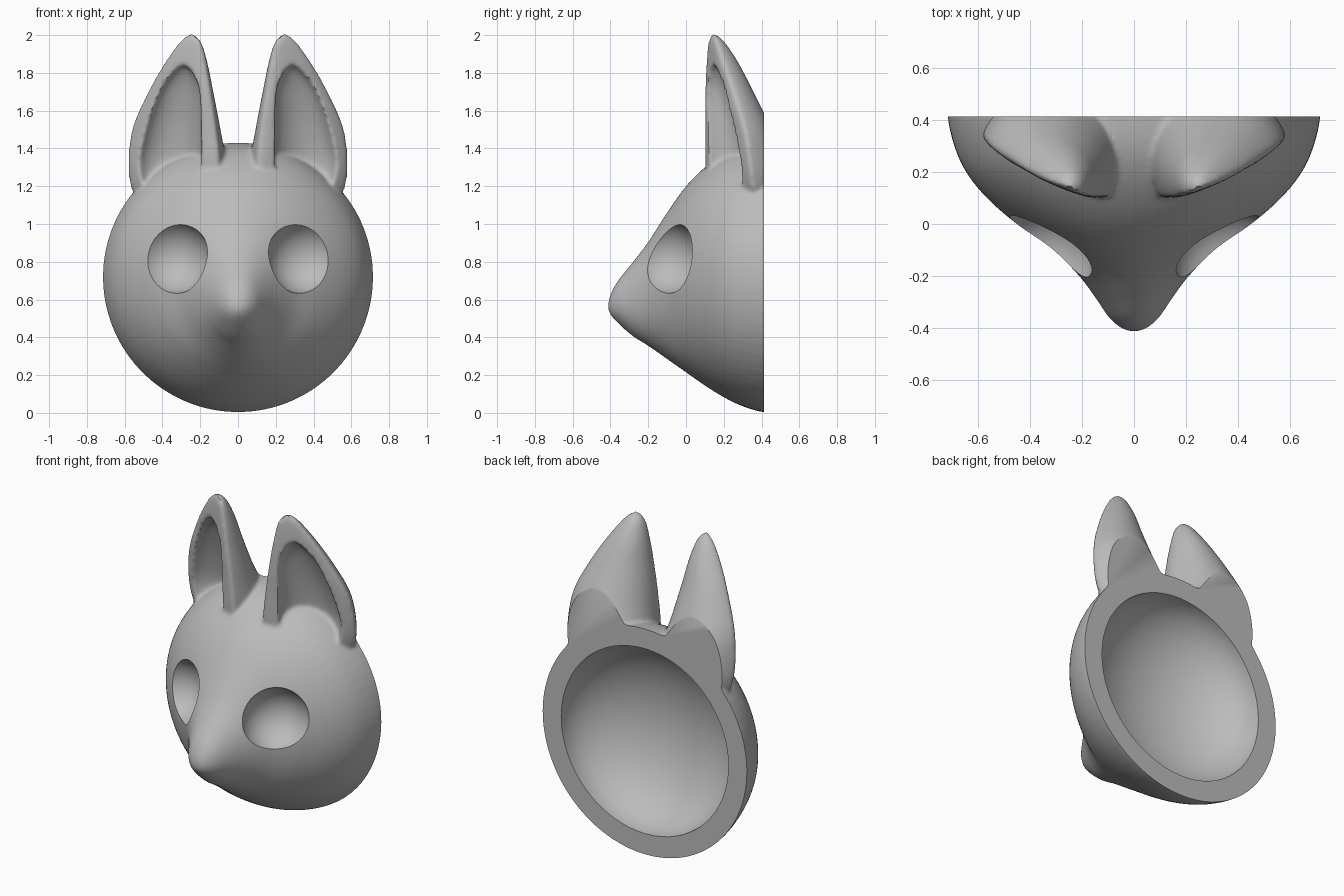
import bpy, bmesh, math
from mathutils import Vector

if "Cube" in bpy.data.objects:
    bpy.data.objects.remove(bpy.data.objects["Cube"])

grey = bpy.data.materials.new("plain grey")
grey.use_nodes = True
COLOUR = (0.5, 0.5, 0.5, 1)
grey.diffuse_color = COLOUR
grey.node_tree.nodes["Principled BSDF"].inputs["Base Color"].default_value = COLOUR


def loft(name, rings):
    """Skin a closed solid over rings that have equal point counts."""
    bm = bmesh.new()
    loops = [[bm.verts.new(p) for p in ring] for ring in rings]
    n = len(loops[0])
    for a, b in zip(loops, loops[1:]):
        for i in range(n):
            j = (i + 1) % n
            bm.faces.new((a[i], a[j], b[j], b[i]))
    bm.faces.new(loops[0])
    bm.faces.new(loops[-1])
    bmesh.ops.recalc_face_normals(bm, faces=bm.faces)
    mesh = bpy.data.meshes.new(name)
    bm.to_mesh(mesh)
    bm.free()
    obj = bpy.data.objects.new(name, mesh)
    bpy.context.collection.objects.link(obj)
    return obj


def resample(rows, steps):
    """Smooth Catmull-Rom interpolation through rows of values."""
    out = []
    for i in range(len(rows) - 1):
        p = [Vector(rows[max(0, min(len(rows) - 1, i + k))]) for k in (-1, 0, 1, 2)]
        for s in range(steps):
            t = s / steps
            out.append(p[1] + 0.5 * t * (p[2] - p[0] + t * (2 * p[0] - 5 * p[1] + 4 * p[2] - p[3]
                       + t * (3 * (p[1] - p[2]) + p[3] - p[0]))))
    return out + [Vector(rows[-1])]


def power(v, e):
    return math.copysign(abs(v) ** e, v)


def apply(obj, kind, **settings):
    mod = obj.modifiers.new(kind, kind)
    for key, value in settings.items():
        setattr(mod, key, value)
    bpy.context.view_layer.objects.active = obj
    bpy.ops.object.modifier_apply(modifier=mod.name)


def combine(obj, other, operation):
    apply(obj, 'BOOLEAN', object=other, operation=operation, solver='EXACT')
    bpy.data.objects.remove(other)


def ball(centre, size):
    bpy.ops.mesh.primitive_uv_sphere_add(segments=64, ring_count=32, location=centre)
    obj = bpy.context.object
    obj.scale = size
    return obj


# Head: sections from muzzle tip to back (y, half width, bottom, top, widest height)
head_rows = [
    (-0.412, 0.012, 0.55, 0.575, 0.562), (-0.40, 0.048, 0.52, 0.625, 0.57),
    (-0.36, 0.095, 0.475, 0.70, 0.58), (-0.28, 0.15, 0.405, 0.80, 0.60),
    (-0.2, 0.21, 0.355, 0.905, 0.63), (-0.1, 0.31, 0.285, 1.06, 0.67),
    (0, 0.45, 0.215, 1.20, 0.70), (0.1, 0.565, 0.145, 1.30, 0.715),
    (0.2, 0.645, 0.083, 1.37, 0.72), (0.3, 0.69, 0.035, 1.412, 0.72),
    (0.41, 0.715, 0.004, 1.43, 0.72), (0.5, 0.71, 0.01, 1.43, 0.72)]
rings = []
for y, w, low, high, mid in resample(head_rows, 5):
    ring = []
    for i in range(72):
        a = math.tau * i / 72
        c, s = math.cos(a), math.sin(a)
        ring.append((w * c, y, mid + s * (high - mid if s > 0 else mid - low)))
    rings.append(ring)
mask = loft("fox_mask", rings)


def ear_solid(name, rows, side, front, square):
    """Rows: height, inner rim x y, outer rim x y, depth behind the rim line."""
    rings = []
    for z, ax, ay, bx, by, depth in resample(rows, 6):
        a, b = Vector((ax, ay)), Vector((bx, by))
        centre, u = (a + b) / 2, (b - a) / 2
        v = Vector((-u.y, u.x)).normalized()
        ring = []
        for i in range(48):
            t = math.tau * i / 48
            c, s = math.cos(t), math.sin(t)
            reach = s * depth if s > 0 else power(s, square) * min(front, depth * front * 5)
            p = centre + u * (c if s > 0 else power(c, square)) + v * reach
            ring.append((side * p.x, p.y, z))
        rings.append(ring)
    return loft(name, rings)


# Ears: rounded cones, each hollowed by a smaller pointed cone
ear_rows = [
    (1.12, 0.22, 0.22, 0.49, 0.40, 0.15), (1.17, 0.14, 0.14, 0.555, 0.37, 0.28),
    (1.3, 0.10, 0.11, 0.58, 0.35, 0.32), (1.5, 0.115, 0.11, 0.56, 0.32, 0.24),
    (1.7, 0.145, 0.11, 0.475, 0.26, 0.17), (1.85, 0.17, 0.115, 0.39, 0.205, 0.12),
    (1.95, 0.195, 0.12, 0.32, 0.17, 0.07), (1.99, 0.22, 0.13, 0.28, 0.155, 0.035),
    (2.006, 0.245, 0.14, 0.255, 0.145, 0.008)]
hollow_rows = [
    (1.1, 0.21, 0.13, 0.49, 0.26, 0.12), (1.3, 0.20, 0.12, 0.525, 0.28, 0.15),
    (1.5, 0.20, 0.12, 0.49, 0.25, 0.13), (1.7, 0.205, 0.12, 0.415, 0.21, 0.08),
    (1.8, 0.24, 0.13, 0.345, 0.18, 0.04), (1.84, 0.28, 0.145, 0.30, 0.155, 0.01)]
for side in (-1, 1):
    ear = ear_solid("ear", ear_rows, side, 0.035, 0.8)
    combine(ear, ear_solid("ear_hollow", hollow_rows, side, 0.2, 0.4), 'DIFFERENCE')
    combine(mask, ear, 'UNION')

# Blend the joints and soften the ear rims
apply(mask, 'REMESH', mode='VOXEL', voxel_size=0.012)
apply(mask, 'SMOOTH', factor=0.5, iterations=6)

# Eye sockets: shallow round bowls
for side in (-1, 1):
    normal = Vector((side * 0.52, -0.82, 0.22)).normalized()
    centre = Vector((side * 0.315, -0.065, 0.81)) + normal * 0.08
    combine(mask, ball(centre, (0.202, 0.202, 0.202)), 'DIFFERENCE')

# Flat back with a round hollow
bpy.ops.mesh.primitive_cube_add(size=2, location=(0, 1.412, 1))
back_cutter = bpy.context.object
back_cutter.scale = (2, 1, 2)
combine(mask, back_cutter, 'DIFFERENCE')
combine(mask, ball((0, 0.412, 0.72), (0.585, 0.37, 0.585)), 'DIFFERENCE')

mask.data.materials.clear()
mask.data.materials.append(grey)
for face in mask.data.polygons:
    face.material_index = 0
bpy.ops.object.select_all(action='DESELECT')
mask.select_set(True)
bpy.context.view_layer.objects.active = mask
bpy.ops.object.shade_smooth_by_angle(angle=math.radians(35))
